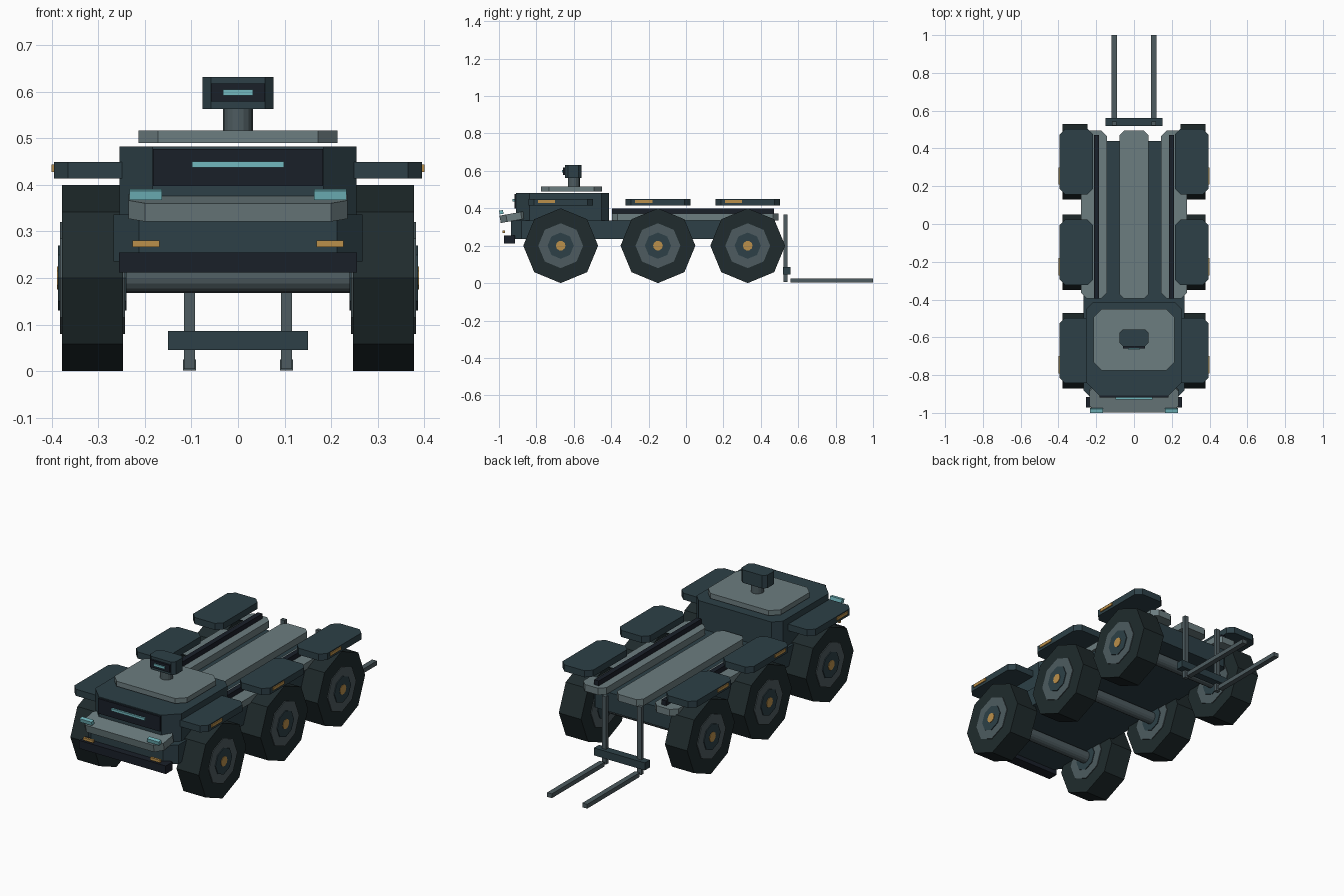
import bpy, bmesh, math
from mathutils import Matrix

if "Cube" in bpy.data.objects:
    bpy.data.objects.remove(bpy.data.objects["Cube"])


def material(name, rgb):
    m = bpy.data.materials.new(name)
    m.diffuse_color = (*rgb, 1)
    m.use_nodes = True
    m.node_tree.nodes["Principled BSDF"].inputs["Base Color"].default_value = m.diffuse_color
    return m


HULL = material("hull", (0.026, 0.051, 0.063))
PANEL = material("panel", (0.15, 0.205, 0.215))
STEEL = material("steel", (0.075, 0.105, 0.115))
TYRE = material("rubber", (0.014, 0.024, 0.026))
BLACK = material("black", (0.010, 0.014, 0.022))
CYAN = material("cyan_lamp", (0.17, 0.48, 0.52))
AMBER = material("amber_lamp", (0.50, 0.28, 0.07))


def finish(name, bm, mat):
    bmesh.ops.recalc_face_normals(bm, faces=bm.faces)
    mesh = bpy.data.meshes.new(name)
    bm.to_mesh(mesh)
    bm.free()
    mesh.materials.append(mat)
    ob = bpy.data.objects.new(name, mesh)
    bpy.context.collection.objects.link(ob)
    return ob


def slab(name, x, y, z, mat, front=0, rear=None, tilt=0):
    """Block over x, y, z ranges; vertical corners cut at the front and rear."""
    rear = front if rear is None else rear
    cx, cy, cz = (sum(r) / 2 for r in (x, y, z))
    hx, hy, hz = ((r[1] - r[0]) / 2 for r in (x, y, z))
    outline = []
    for sx, sy, c, flip in ((-1, -1, front, 0), (1, -1, front, 1),
                            (1, 1, rear, 0), (-1, 1, rear, 1)):
        pair = [(sx * hx, sy * (hy - c)), (sx * (hx - c), sy * hy)]
        if flip:
            pair.reverse()
        outline += pair if c else pair[:1]
    bm = bmesh.new()
    base = bm.faces.new([bm.verts.new((px, py, -hz)) for px, py in outline])
    top = bmesh.ops.extrude_face_region(bm, geom=[base])["geom"]
    bmesh.ops.translate(bm, vec=(0, 0, 2 * hz),
                        verts=[v for v in top if isinstance(v, bmesh.types.BMVert)])
    bm.transform(Matrix.Translation((cx, cy, cz)) @ Matrix.Rotation(tilt, 4, "X"))
    return finish(name, bm, mat)


def pair(name, x, *args, **kw):
    """The same slab on the right and left."""
    slab("right_" + name, x, *args, **kw)
    slab("left_" + name, (-x[1], -x[0]), *args, **kw)


def drum(name, loc, r, depth, mat, sides=8, axis="X"):
    bm = bmesh.new()
    bmesh.ops.create_cone(bm, cap_ends=True, segments=sides, radius1=r, radius2=r, depth=depth)
    rot = Matrix.Rotation(math.pi / 2, 4, "Y") if axis == "X" else Matrix()
    # put a corner of the polygon at the top of each wheel
    bm.transform(Matrix.Translation(loc) @ rot)
    return finish(name, bm, mat)


# Wheels, axles and floating fenders
for row, y in (("front", -0.67), ("middle", -0.15), ("rear", 0.33)):
    drum(row + "_axle", (0, y, 0.2), 0.032, 0.52, STEEL, 16)
    for side, s in (("right", 1), ("left", -1)):
        tag = f"{side}_{row}_"
        c = (s * 0.3125, y, 0.2)
        drum(tag + "tyre", c, 0.2, 0.131, TYRE)
        drum(tag + "rim", c, 0.12, 0.139, STEEL)
        drum(tag + "hub", c, 0.07, 0.147, HULL)
        drum(tag + "hub_cap", (s * 0.316, y, 0.2), 0.026, 0.145, AMBER, 10)
    pair(row + "_fender", (0.216, 0.395), (y - 0.173, y + 0.173), (0.414, 0.449), HULL, front=0.03)
    pair(row + "_fender_lamp", (0.392, 0.4), (y - 0.122, y - 0.03), (0.428, 0.444), AMBER)

# Chassis and load deck
slab("chassis", (-0.267, 0.267), (-0.935, 0.44), (0.235, 0.336), HULL, front=0.055, rear=0.04)
slab("centre_deck", (-0.078, 0.078), (-0.395, 0.494), (0.336, 0.372), PANEL, front=0.025)
pair("side_deck", (0.143, 0.28), (-0.395, 0.494), (0.336, 0.372), PANEL, front=0.03)
pair("deck_rail", (0.185, 0.212), (-0.395, 0.47), (0.372, 0.398), BLACK)

# Cabin, windscreen and roof plate
slab("cabin", (-0.254, 0.254), (-0.908, -0.412), (0.33, 0.482), HULL, front=0.07, rear=0.04)
slab("windscreen", (-0.182, 0.182), (-0.918, -0.9), (0.398, 0.477), BLACK)
slab("windscreen_strip", (-0.099, 0.099), (-0.928, -0.915), (0.437, 0.45), CYAN)
slab("roof_plate", (-0.214, 0.214), (-0.775, -0.45), (0.49, 0.517), PANEL, front=0.042)

# Nose, lamps and bumper
tilt = math.radians(10)
slab("nose", (-0.235, 0.235), (-0.995, -0.855), (0.333, 0.373), PANEL, front=0.035, rear=0.025, tilt=tilt)
pair("headlamp", (0.163, 0.233), (-0.998, -0.977), (0.369, 0.389), CYAN, tilt=tilt)
pair("marker_lamp", (0.168, 0.227), (-0.98, -0.968), (0.267, 0.281), AMBER)
slab("bumper", (-0.255, 0.255), (-0.972, -0.915), (0.212, 0.255), BLACK)

# Sensor mast
drum("sensor_post", (0, -0.6, 0.54), 0.032, 0.055, STEEL, 16, axis="Z")
slab("sensor_head", (-0.076, 0.076), (-0.648, -0.558), (0.563, 0.632), HULL, front=0.018)
slab("sensor_face", (-0.058, 0.058), (-0.658, -0.64), (0.579, 0.618), BLACK)
slab("sensor_strip", (-0.032, 0.032), (-0.664, -0.65), (0.592, 0.605), CYAN)

# Rear lifting forks
pair("fork_mast", (0.092, 0.116), (0.522, 0.542), (0.005, 0.366), STEEL)
slab("fork_crossbar", (-0.15, 0.15), (0.518, 0.56), (0.046, 0.086), HULL)
pair("fork_tine", (0.09, 0.118), (0.558, 1.0), (0.002, 0.025), STEEL)
